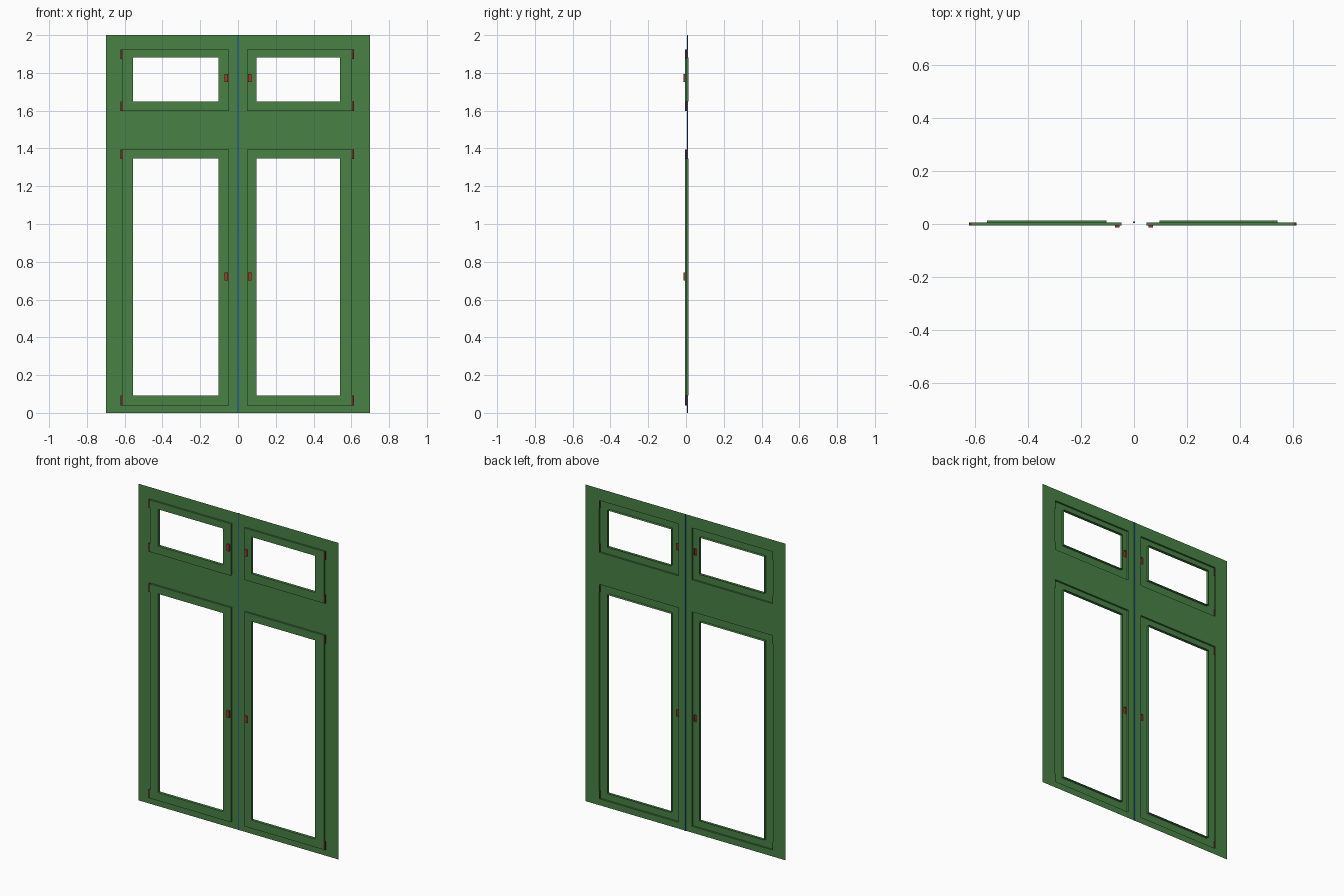
import bpy, bmesh

if "Cube" in bpy.data.objects:
    bpy.data.objects.remove(bpy.data.objects["Cube"])

# depth levels: wall skin, sash face, glazing reveal (rear), handle front
Y_WALL, Y_SASH, Y_REVEAL, Y_HANDLE = 0.006, -0.005, 0.013, -0.013


def material(name, rgb):
    m = bpy.data.materials.new(name)
    m.diffuse_color = (*rgb, 1)
    m.use_nodes = True
    m.node_tree.nodes["Principled BSDF"].inputs["Base Color"].default_value = m.diffuse_color
    return m


GREEN = material("green_paint", (0.065, 0.22, 0.06))
RED = material("red_handle", (0.45, 0.03, 0.03))
MAROON = material("dark_hinge", (0.13, 0.025, 0.025))
BLUE = material("blue_seam", (0.02, 0.12, 0.25))


def sheet(bm, y, rect, holes=()):
    """Flat front-facing panel with rectangular holes; rect = x0, x1, z0, z1."""
    rects = [rect, *holes]
    xs = sorted({v for r in rects for v in r[:2]})
    zs = sorted({v for r in rects for v in r[2:]})
    for a, b in zip(xs, xs[1:]):
        for c, d in zip(zs, zs[1:]):
            mx, mz = (a + b) / 2, (c + d) / 2
            if any(h[0] < mx < h[1] and h[2] < mz < h[3] for h in holes):
                continue
            bm.faces.new([bm.verts.new(p) for p in
                          ((a, y, c), (b, y, c), (b, y, d), (a, y, d))])


def walls(bm, rect, y0, y1):
    """Four side faces joining a rectangle at y0 to the same one at y1."""
    a, b, c, d = rect
    loop = [(a, c), (b, c), (b, d), (a, d)]
    for (x, z), (u, w) in zip(loop, loop[1:] + loop[:1]):
        bm.faces.new([bm.verts.new(p) for p in
                      ((x, y1, z), (x, y0, z), (u, y0, w), (u, y1, w))])


def finish(bm, name, mat):
    bmesh.ops.remove_doubles(bm, verts=bm.verts, dist=1e-5)
    me = bpy.data.meshes.new(name)
    bm.to_mesh(me)
    bm.free()
    me.materials.append(mat)
    ob = bpy.data.objects.new(name, me)
    bpy.context.collection.objects.link(ob)


def box(name, rect, y0, y1, mat):
    bm = bmesh.new()
    sheet(bm, y0, rect)
    sheet(bm, y1, rect)
    walls(bm, rect, y1, y0)
    bmesh.ops.remove_doubles(bm, verts=bm.verts, dist=1e-5)
    bmesh.ops.recalc_face_normals(bm, faces=bm.faces)
    finish(bm, name, mat)


# sash layout: outer x, opening x, handle x, hinge x
columns = {
    "left": ((-0.613, -0.047), (-0.555, -0.103), (-0.071, -0.054), (-0.622, -0.610)),
    "right": ((0.048, 0.604), (0.097, 0.541), (0.054, 0.071), (0.601, 0.613)),
}
# outer z, opening z, handle z
rows = {
    "lower": ((0.04, 1.395), (0.092, 1.347), (0.70, 0.743)),
    "upper": ((1.597, 1.925), (1.649, 1.881), (1.751, 1.794)),
}

outers = []
for side, (ox, ix, hx, gx) in columns.items():
    for level, (oz, iz, hz) in rows.items():
        tag = f"{level}_{side}"
        outer, opening, grip = (*ox, *oz), (*ix, *iz), (*hx, *hz)
        outers.append(outer)
        # raised sash with a reveal folded back round the opening
        bm = bmesh.new()
        sheet(bm, Y_SASH, outer, [opening, grip])
        walls(bm, outer, Y_WALL, Y_SASH)
        walls(bm, opening, Y_SASH, Y_REVEAL)
        finish(bm, "sash_" + tag, GREEN)
        # open-backed handle pressed out of the sash
        bm = bmesh.new()
        sheet(bm, Y_HANDLE, grip)
        walls(bm, grip, Y_SASH, Y_HANDLE)
        finish(bm, "handle_" + tag, RED)
        # hinges at both outer corners
        box("hinge_bottom_" + tag, (*gx, oz[0], oz[0] + 0.052), -0.006, 0.0055, MAROON)
        box("hinge_top_" + tag, (*gx, oz[1] - 0.052, oz[1]), -0.006, 0.0055, MAROON)

# surrounding frame skin
bm = bmesh.new()
sheet(bm, Y_WALL, (-0.7, 0.7, 0, 2), outers)
finish(bm, "frame_panel", GREEN)

# narrow strip covering the centre seam
box("centre_strip", (-0.004, 0.004, 0, 2), 0.004, 0.010, BLUE)
